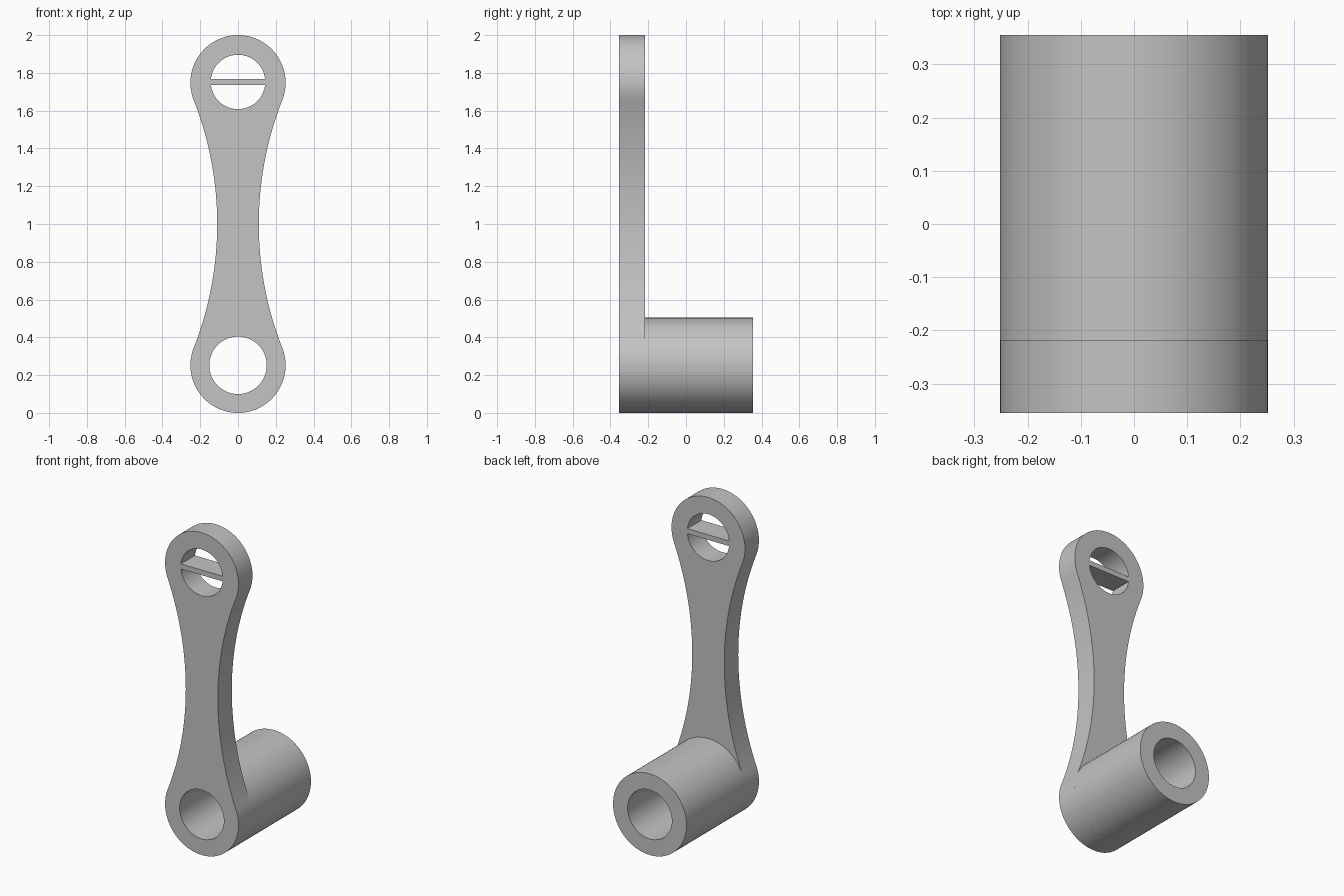
import bpy, bmesh
from math import pi, sin, cos, asin, atan2, hypot, radians

cube = bpy.data.objects.get("Cube")
if cube:
    bpy.data.objects.remove(cube)

# Main dimensions
R = 0.252                       # lug and tube radius
LOW, HIGH, MID = R, 2 - R, 1.0  # lug centres and waist height
WAIST = 0.11                    # half width at the waist
FRONT, STEP, BACK = -0.355, -0.218, 0.355
BORE, EYE, BAR = 0.152, 0.144, 0.016

grey = bpy.data.materials.new("plain grey")
grey.use_nodes = True
colour = (0.55, 0.55, 0.55, 1)
grey.diffuse_color = colour
grey.node_tree.nodes["Principled BSDF"].inputs["Base Color"].default_value = colour


def arc(cx, cz, r, start, end, steps):
    return [(cx + r * cos(start + (end - start) * i / steps),
             cz + r * sin(start + (end - start) * i / steps)) for i in range(steps + 1)]


def circle(cz, r):
    return arc(0, cz, r, 0, 2 * pi, 96)[:-1]


def extrude_profile(name, loops, y0, y1):
    """Fill front-view loops (inner loops become holes) and extrude along y."""
    curve = bpy.data.curves.new(name, 'CURVE')
    curve.dimensions = '2D'
    curve.fill_mode = 'BOTH'
    curve.extrude = (y1 - y0) / 2
    for loop in loops:
        spline = curve.splines.new('POLY')
        spline.points.add(len(loop) - 1)
        for point, (x, z) in zip(spline.points, loop):
            point.co = (x, z, 0, 1)
        spline.use_cyclic_u = True
    obj = bpy.data.objects.new(name, curve)
    bpy.context.collection.objects.link(obj)
    obj.location.y = (y0 + y1) / 2
    obj.rotation_euler.x = pi / 2
    bpy.ops.object.select_all(action='DESELECT')
    obj.select_set(True)
    bpy.context.view_layer.objects.active = obj
    bpy.ops.object.convert(target='MESH')
    obj = bpy.context.object
    bm = bmesh.new()
    bm.from_mesh(obj.data)
    bmesh.ops.remove_doubles(bm, verts=bm.verts, dist=1e-5)
    bmesh.ops.recalc_face_normals(bm, faces=bm.faces)
    bm.to_mesh(obj.data)
    bm.free()
    obj.data.materials.clear()
    obj.data.materials.append(grey)
    bpy.ops.object.shade_smooth_by_angle(angle=radians(30))
    return obj


# Arm outline: two round lugs joined by concave sides tangent to both
h = HIGH - MID
side_r = (h * h + WAIST ** 2 - R ** 2) / (2 * (R - WAIST))
side_x = WAIST + side_r
t = atan2(h, side_x)
outline = (arc(0, HIGH, R, -t, pi + t, 64)
           + arc(-side_x, MID, side_r, t, -t, 40)[1:]
           + arc(0, LOW, R, pi - t, 2 * pi + t, 64)[1:]
           + arc(side_x, MID, side_r, pi + t, pi - t, 40)[1:-1])

# Upper eye is split by a crossbar into two D-shaped openings
a = asin(BAR / EYE)
eye_z = HIGH + 0.004
upper_gap = arc(0, eye_z, EYE, a, pi - a, 40)
lower_gap = arc(0, eye_z, EYE, pi + a, 2 * pi - a, 40)

extrude_profile("lever_arm", [outline, circle(LOW, BORE), upper_gap, lower_gap], FRONT, STEP)
extrude_profile("pivot_tube", [circle(LOW, R), circle(LOW, BORE)], STEP, BACK)
